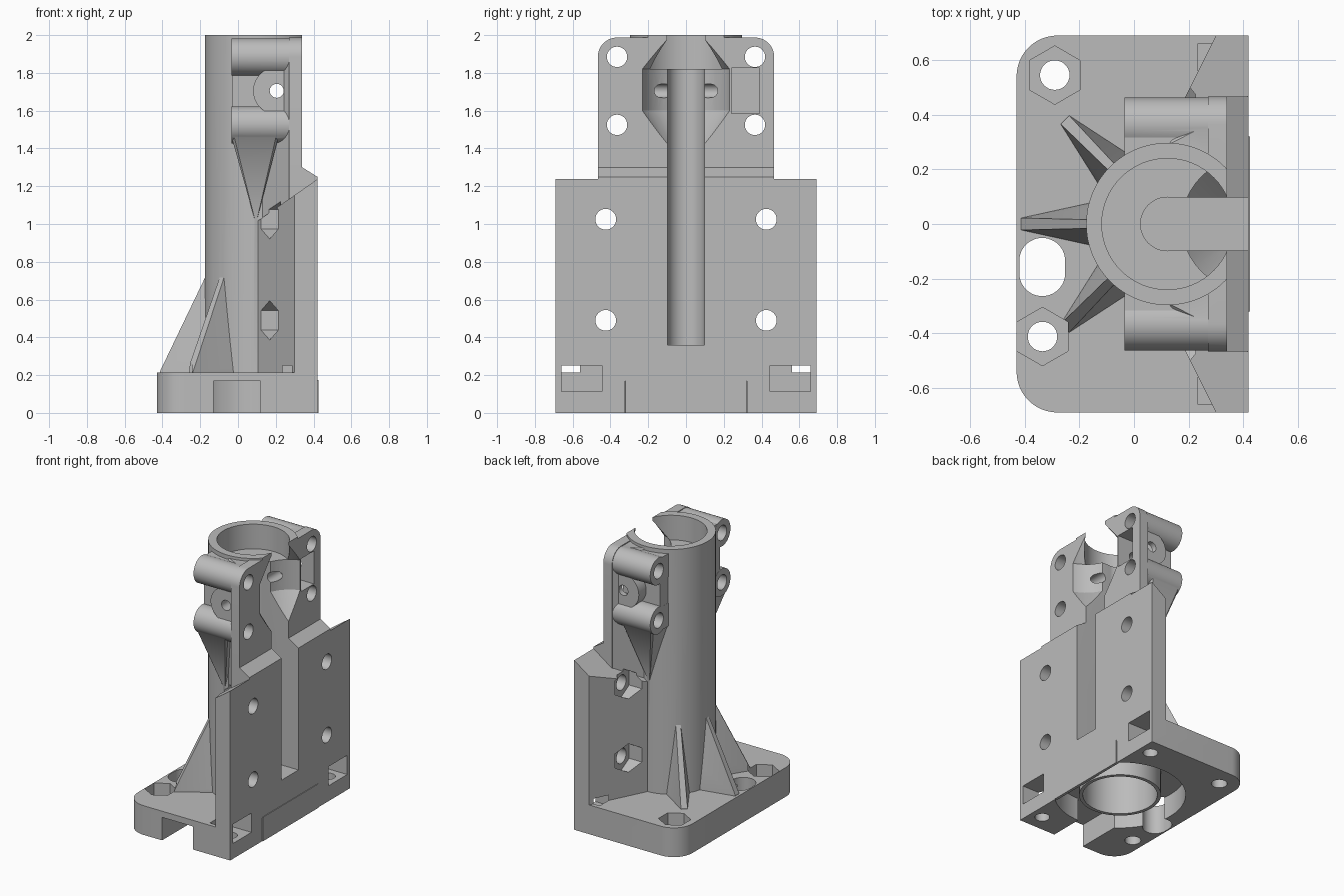
import bpy, bmesh
from math import sin, cos, pi, radians

if "Cube" in bpy.data.objects:
    bpy.data.objects.remove(bpy.data.objects["Cube"])

grey = bpy.data.materials.new("plain grey")
grey.use_nodes = True
grey.diffuse_color = (0.5, 0.5, 0.5, 1)
grey.node_tree.nodes["Principled BSDF"].inputs["Base Color"].default_value = (0.5, 0.5, 0.5, 1)

SIDES = (-1, 1)
TUBE_X = 0.122
steps = []


def ring(axis, a, b, r, t, n=48):
    """Circle or polygon of points around an axis, at position t along it."""
    pts = []
    for i in range(n):
        ang = pi / 2 + 2 * pi * i / n
        p = [a + r * cos(ang), b + r * sin(ang)]
        p.insert("xyz".index(axis), t)
        pts.append(tuple(p))
    return pts


def rod(axis, a, b, r, lo, hi, n=48):
    return ring(axis, a, b, r, lo, n) + ring(axis, a, b, r, hi, n)


def block(x0, x1, y0, y1, z0, z1):
    return [(x, y, z) for x in (x0, x1) for y in (y0, y1) for z in (z0, z1)]


def solid(name, pts):
    """Convex solid around the given points."""
    bm = bmesh.new()
    for p in pts:
        bm.verts.new(p)
    res = bmesh.ops.convex_hull(bm, input=bm.verts)
    loose = [v for v in bm.verts if not v.link_faces]
    bmesh.ops.delete(bm, geom=loose, context='VERTS')
    bmesh.ops.dissolve_limit(bm, angle_limit=0.005, verts=bm.verts, edges=bm.edges)
    bmesh.ops.recalc_face_normals(bm, faces=bm.faces)
    me = bpy.data.meshes.new(name)
    bm.to_mesh(me)
    bm.free()
    ob = bpy.data.objects.new(name, me)
    ob.data.materials.append(grey)
    bpy.context.scene.collection.objects.link(ob)
    return ob


def add(name, pts):
    steps.append(('UNION', solid(name, pts)))


def cut(name, pts):
    ob = solid(name, pts)
    ob.hide_render = True
    steps.append(('DIFFERENCE', ob))


# Base plate with two rounded corners
base_pts = [(0.42, s * 0.69, z) for s in SIDES for z in (0, 0.213)]
for s in SIDES:
    base_pts += rod('z', -0.28, s * 0.54, 0.15, 0, 0.213)
bracket = solid("bracket", base_pts)

# Lower mounting wall, tapering to the tube, with a sloped top
wall = []
for x, y in ((0.42, 0.69), (0.30, 0.69), (0.105, 0.30)):
    for s in SIDES:
        wall += [(x, s * y, 0.1), (x, s * y, 1.237 - 0.7 * (0.42 - x))]
add("lower_wall", wall)

# Upper mounting plate, its chamfered foot and the backing wedge
profile = ((0.27, 1.0), (0.42, 1.0), (0.42, 1.25), (0.34, 1.30), (0.27, 1.30))
add("plate_foot", [(x, s * 0.467, z) for x, z in profile for s in SIDES])
plate = block(0.27, 0.34, -0.467, 0.467, 1.05, 1.2)
for s in SIDES:
    plate += rod('x', s * 0.365, 1.885, 0.102, 0.27, 0.34)
add("upper_plate", plate)
wedge = []
for s in SIDES:
    for x, y, z in ((0.125, 0.29, 1.98), (0.30, 0.38, 1.98),
                    (0.30, 0.46, 1.885), (0.27, 0.46, 1.885)):
        wedge += [(x, s * y, 1.02), (x, s * y, z)]
add("plate_backing", wedge)

# Main tube
add("tube", rod('z', TUBE_X, 0, 0.297, 0.1, 2.0, 96))

# Bolt bosses with webs, cross-screw bosses and tapered supports
for s in SIDES:
    for z in (1.525, 1.885):
        add("bolt_boss", rod('x', s * 0.365, z, 0.098, -0.035, 0.31))
        y0, y1 = sorted((s * 0.1, s * 0.365))
        add("boss_neck", block(-0.034, 0.3, y0, y1, z - 0.085, z + 0.085))
    add("boss_web", block(-0.033, 0.3, *sorted((s * 0.1, s * 0.345)), 1.5, 1.9))
    add("cross_screw_boss", rod('y', 0.205, 1.705, 0.125, *sorted((s * 0.2, s * 0.43))))
    support = [(x, s * y, z) for x in (-0.03, 0.21)
               for y, z in ((0.1, 1.5), (0.45, 1.5), (0.42, 1.445), (0.1, 1.445))]
    add("boss_support", support + [(0.095, s * 0.285, 1.0), (0.095, s * 0.1, 1.0)])

# Three tapered ribs at the foot of the tube
for deg in (134.5, 180, 225.5):
    c, d = cos(radians(deg)), sin(radians(deg))
    rib = []
    for r, w, z in ((0.535, 0.022, 0.15), (0.535, 0.022, 0.22), (0.27, 0.08, 0.15),
                    (0.27, 0.08, 0.22), (0.29, 0.016, 0.73), (0.25, 0.016, 0.73)):
        rib += [(TUBE_X + r * c - k * w * d, r * d + k * w * c, z) for k in SIDES]
    add("rib", rib)

# Trim anything standing proud of the mounting face
cut("face_trim", [(x, y, z) for y in SIDES
                  for x, z in ((0.34, 1.30), (0.34, 2.2), (0.6, 2.2), (0.6, 1.1375))])

# Underside: round recess, inner sleeve, bore, front notch and thin cover
cut("recess", rod('z', TUBE_X, 0, 0.44, -0.1, 0.168, 96))
add("sleeve", rod('z', TUBE_X, 0, 0.275, 0, 0.25, 64))
cut("lower_bore", rod('z', TUBE_X, 0, 0.25, -0.1, 0.30, 64))
cut("front_notch", block(-0.13, 0.12, -0.8, -0.35, -0.1, 0.168))
add("recess_cover", block(0.405, 0.425, -0.32, 0.32, 0, 0.175))

# Top bore, vertical channel and flared cavity
cut("top_bore", rod('z', TUBE_X, 0, 0.24, 1.82, 2.1, 64))
cut("channel_round", rod('z', TUBE_X, 0, 0.098, 0.36, 1.9))
cut("channel_slot", block(TUBE_X, 0.6, -0.0975, 0.0975, 0.36, 2.1))
flare = []
for r, z in ((0.11, 1.4), (0.245, 1.6), (0.245, 1.82), (0.11, 2.0)):
    flare += ring('z', 0.42, 0, r, z)
cut("flared_cavity", flare)
cut("cross_screw_hole", rod('y', 0.205, 1.705, 0.037, -0.8, 0.8, 32))
cut("nut_slot", block(0.15, 0.5, 0.24, 0.39, 1.585, 1.825))

# Mounting holes with hexagonal pockets, nut traps in the foot
for s in SIDES:
    for z in (1.525, 1.885):
        cut("upper_hole", rod('x', s * 0.365, z, 0.054, -0.2, 0.6, 32))
    for z in (0.49, 1.025):
        cut("wall_hole", rod('x', s * 0.425, z, 0.055, -0.1, 0.6, 32))
        cut("wall_hex", rod('x', s * 0.425, z, 0.104, 0.0, 0.225, 6))
    cut("nut_trap", block(0.235, 0.6, *sorted((s * 0.445, s * 0.66)), 0.112, 0.252))
    cut("trap_hole", rod('z', 0.33, s * 0.565, 0.05, -0.1, 0.15, 32))

# Base holes and oval cable opening
for x, y in ((-0.29, 0.545), (-0.335, -0.412)):
    cut("base_hole", rod('z', x, y, 0.054, -0.1, 0.4, 32))
    cut("base_hex", rod('z', x, y, 0.107, 0.12, 0.4, 6))
cut("oval_opening", rod('z', -0.336, -0.135, 0.084, -0.1, 0.4)
    + rod('z', -0.336, -0.18, 0.084, -0.1, 0.4))

# Combine everything into one solid
for op, ob in steps:
    mod = bracket.modifiers.new(ob.name, 'BOOLEAN')
    mod.operation = op
    mod.solver = 'EXACT'
    mod.object = ob
bpy.context.view_layer.update()
deps = bpy.context.evaluated_depsgraph_get()
mesh = bpy.data.meshes.new_from_object(bracket.evaluated_get(deps))
bracket.modifiers.clear()
bracket.data = mesh
for op, ob in steps:
    bpy.data.objects.remove(ob)
mesh.materials.clear()
mesh.materials.append(grey)
for poly in mesh.polygons:
    poly.material_index = 0

bpy.ops.object.select_all(action='DESELECT')
bracket.select_set(True)
bpy.context.view_layer.objects.active = bracket
bpy.ops.object.shade_smooth_by_angle(angle=radians(25))
